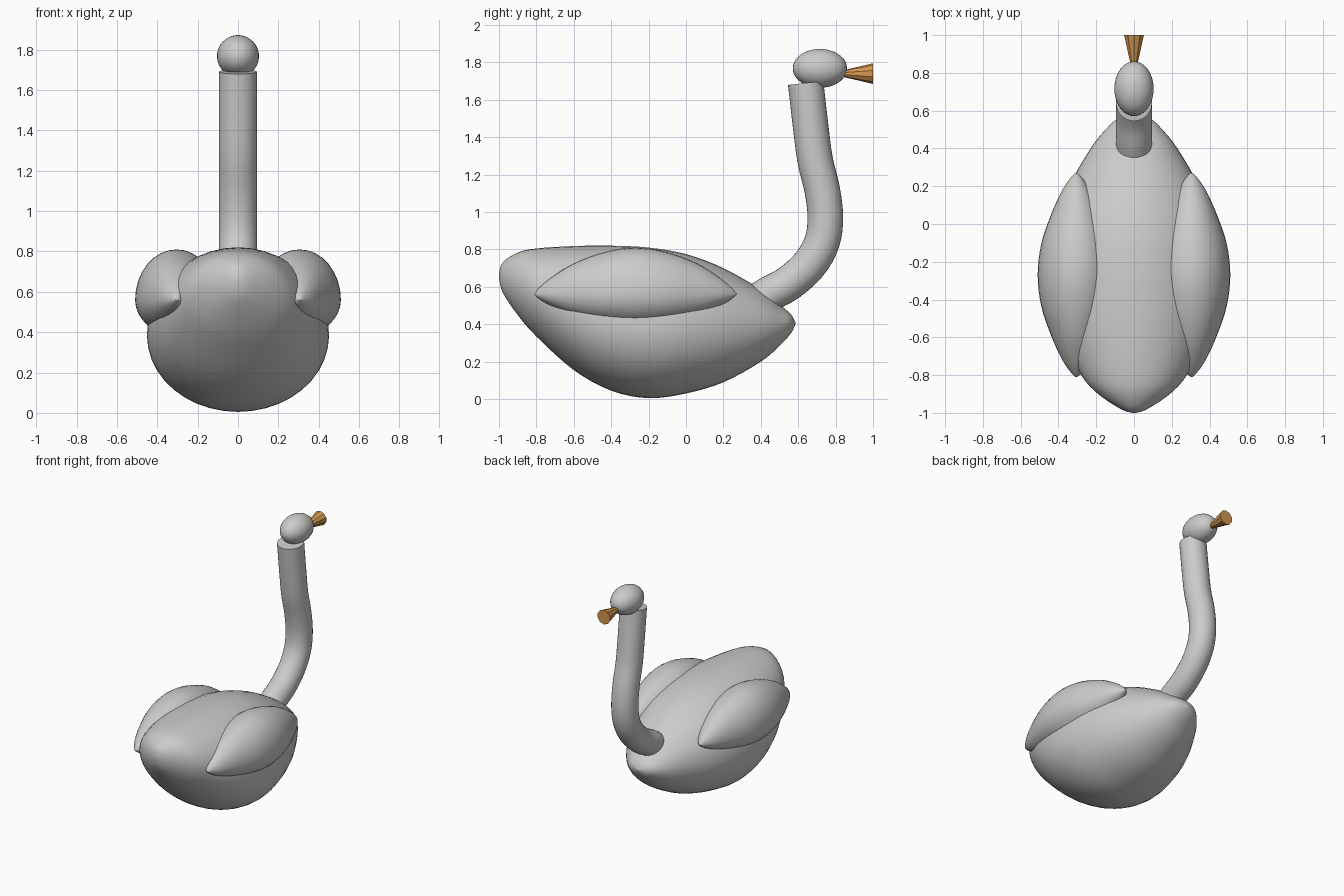
import bpy, bmesh, math
from mathutils import Vector, Matrix

cube = bpy.data.objects.get("Cube")
if cube:
    bpy.data.objects.remove(cube, do_unlink=True)


def material(name, rgb):
    m = bpy.data.materials.new(name)
    m.use_nodes = True
    m.diffuse_color = (*rgb, 1)
    m.node_tree.nodes["Principled BSDF"].inputs["Base Color"].default_value = (*rgb, 1)
    return m


feather = material("feather grey", (0.6, 0.6, 0.59))
orange = material("beak orange", (0.65, 0.31, 0.08))


def finish(name, bm, mat, smooth=True):
    bmesh.ops.recalc_face_normals(bm, faces=bm.faces)
    me = bpy.data.meshes.new(name)
    bm.to_mesh(me)
    bm.free()
    me.materials.append(mat)
    ob = bpy.data.objects.new(name, me)
    bpy.context.collection.objects.link(ob)
    if smooth:
        bpy.ops.object.select_all(action='DESELECT')
        ob.select_set(True)
        bpy.context.view_layer.objects.active = ob
        bpy.ops.object.shade_smooth_by_angle(angle=math.radians(40))
    return ob


def refine(rows, steps=4):
    """Smoothly interpolate between rows of numbers (Catmull-Rom)."""
    out = []
    for i in range(len(rows) - 1):
        p0, p1 = rows[max(i - 1, 0)], rows[i]
        p2, p3 = rows[i + 1], rows[min(i + 2, len(rows) - 1)]
        for s in range(steps):
            t = s / steps
            out.append([b + t / 2 * (c - a + t * (2*a - 5*b + 4*c - d + t * (3*(b - c) + d - a)))
                        for a, b, c, d in zip(p0, p1, p2, p3)])
    return out + [list(rows[-1])]


def loft(bm, rings):
    loops = [[bm.verts.new(p) for p in ring] for ring in rings]
    n = len(loops[0])
    for a, b in zip(loops, loops[1:]):
        for i in range(n):
            j = (i + 1) % n
            bm.faces.new((a[i], a[j], b[j], b[i]))
    bm.faces.new(loops[0])
    bm.faces.new(loops[-1])


def hull(name, stations, x=0, sides=40):
    """Egg-like shell from rows of y, half width, bottom, middle, top."""
    rings = []
    for y, w, low, mid, high in refine(stations):
        ring = []
        for k in range(sides):
            a = 2 * math.pi * k / sides
            s = math.sin(a)
            r = high - mid if s > 0 else mid - low
            ring.append((x + w * math.cos(a), y, mid + r * s))
        rings.append(ring)
    bm = bmesh.new()
    loft(bm, rings)
    return finish(name, bm, feather)


# Body, tail to breast
hull("body", [
    (-1.0, 0.01, 0.65, 0.66, 0.67), (-0.98, 0.07, 0.57, 0.65, 0.73),
    (-0.9, 0.19, 0.45, 0.62, 0.783), (-0.8, 0.28, 0.335, 0.57, 0.805),
    (-0.6, 0.385, 0.155, 0.47, 0.818), (-0.4, 0.44, 0.045, 0.41, 0.82),
    (-0.2, 0.45, 0.005, 0.38, 0.81), (0.0, 0.42, 0.03, 0.39, 0.775),
    (0.2, 0.345, 0.09, 0.39, 0.7), (0.4, 0.23, 0.2, 0.395, 0.585),
    (0.5, 0.15, 0.285, 0.4, 0.505), (0.56, 0.085, 0.35, 0.405, 0.455),
    (0.585, 0.01, 0.4, 0.405, 0.41)])

# Folded wings, symmetric fore and aft
half = [(0.54, 0.005, 0.004), (0.515, 0.03, 0.035), (0.45, 0.075, 0.09),
        (0.33, 0.13, 0.165), (0.17, 0.185, 0.225)]
wing = [(-0.27 - d, w, 0.56 - 0.7 * h, 0.56, 0.56 + h) for d, w, h in half]
wing.append((-0.27, 0.205, 0.385, 0.56, 0.81))
wing += [(-0.27 + d, w, 0.56 - 0.7 * h, 0.56, 0.56 + h) for d, w, h in reversed(half)]
for side, sx in (("left", 1), ("right", -1)):
    hull(side + "_wing", wing, 0.305 * sx, 32)

# Neck: round tube swept along a curved path in the middle plane
path = [Vector((0, y, z)) for y, z in refine([
    (0.38, 0.52), (0.45, 0.565), (0.55, 0.62), (0.66, 0.72), (0.727, 0.84), (0.745, 0.97),
    (0.728, 1.12), (0.69, 1.28), (0.665, 1.47), (0.64, 1.69)])]
rings = []
for i, p in enumerate(path):
    t = (path[min(i + 1, len(path) - 1)] - path[max(i - 1, 0)]).normalized()
    side = Vector((1, 0, 0))
    up = t.cross(side)
    rings.append([p + 0.095 * (math.cos(a) * side + math.sin(a) * up)
                  for a in (2 * math.pi * k / 32 for k in range(32))])
bm = bmesh.new()
loft(bm, rings)
finish("neck", bm, feather)

# Head
bm = bmesh.new()
bmesh.ops.create_uvsphere(bm, u_segments=32, v_segments=20, radius=1)
bmesh.ops.scale(bm, vec=(0.104, 0.145, 0.104), verts=bm.verts)
bmesh.ops.translate(bm, vec=(0, 0.716, 1.768), verts=bm.verts)
finish("head", bm, feather)

# Beak: faceted cone flaring forwards
bm = bmesh.new()
bmesh.ops.create_cone(bm, cap_ends=True, segments=10, radius1=0.055, radius2=0.004, depth=0.22)
bmesh.ops.rotate(bm, matrix=Matrix.Rotation(math.pi / 2, 3, 'X'), verts=bm.verts)
bmesh.ops.translate(bm, vec=(0, 0.89, 1.74), verts=bm.verts)
finish("beak", bm, orange, smooth=False)
